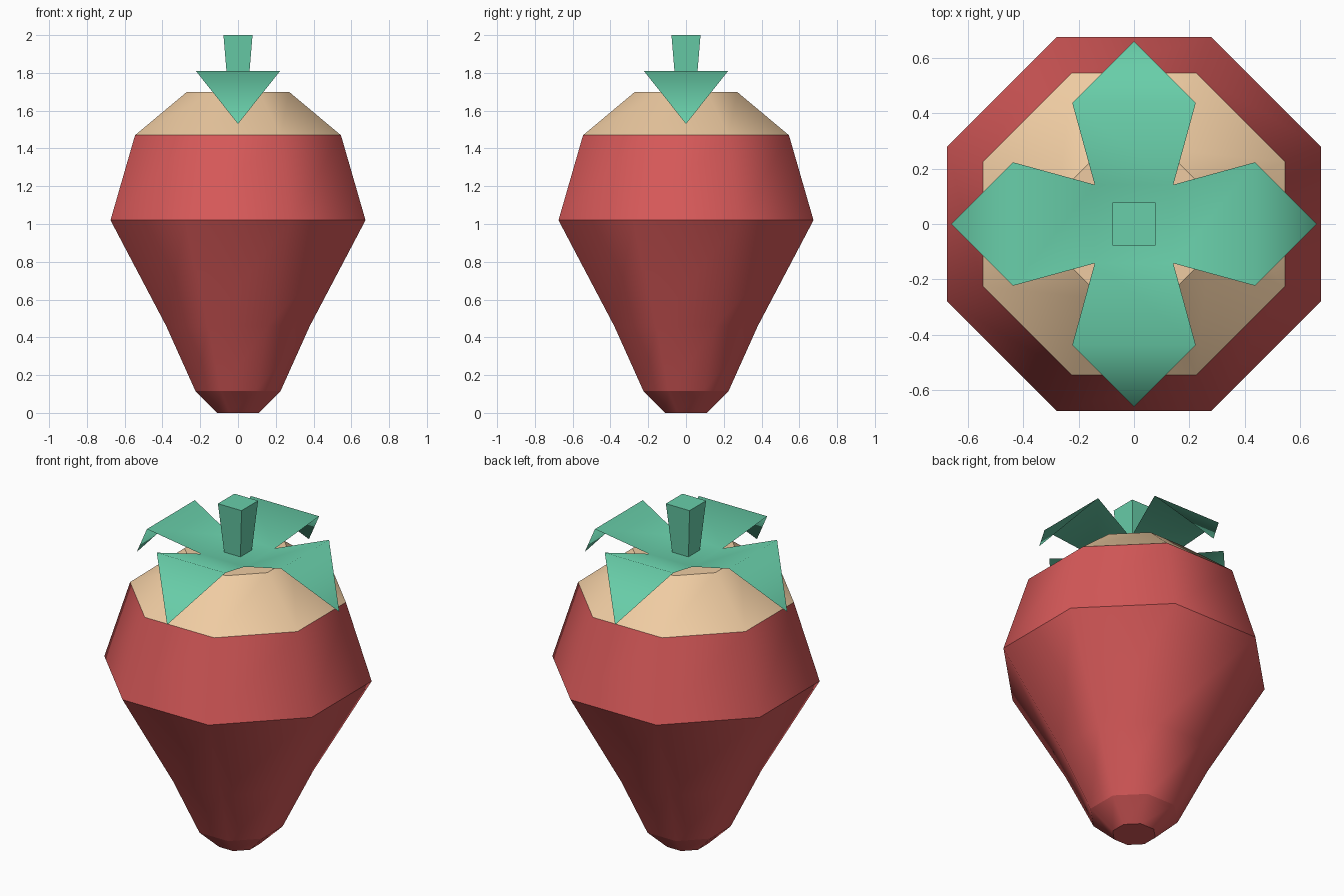
import bpy, math
from mathutils import Matrix, Vector

if "Cube" in bpy.data.objects:
    bpy.data.objects.remove(bpy.data.objects["Cube"])


def material(name, color):
    m = bpy.data.materials.new(name)
    m.diffuse_color = (*color, 1)
    m.use_nodes = True
    m.node_tree.nodes["Principled BSDF"].inputs["Base Color"].default_value = m.diffuse_color
    return m


red = material("red", (0.68, 0.10, 0.10))
cream = material("cream", (0.86, 0.60, 0.36))
green = material("green", (0.14, 0.62, 0.40))


def make(name, verts, faces, mat, smooth=False):
    me = bpy.data.meshes.new(name)
    me.from_pydata(verts, [], faces)
    me.materials.append(mat)
    for p in me.polygons:
        p.use_smooth = smooth
    ob = bpy.data.objects.new(name, me)
    bpy.context.collection.objects.link(ob)
    return ob


def lathe(name, profile, sides, mat, cap_bottom, cap_top, smooth=False, sharp=()):
    """Stack of rings; profile is (flat-to-centre radius, height)."""
    verts, faces = [], []
    step = 2 * math.pi / sides
    for r, z in profile:
        c = r / math.cos(step / 2)
        verts += [(c * math.cos((i + .5) * step), c * math.sin((i + .5) * step), z)
                  for i in range(sides)]
    for k in range(len(profile) - 1):
        for i in range(sides):
            j = (i + 1) % sides
            a, b = k * sides, (k + 1) * sides
            faces.append((a + i, a + j, b + j, b + i))
    if cap_bottom:
        faces.append(tuple(reversed(range(sides))))
    if cap_top:
        faces.append(tuple(range(len(verts) - sides, len(verts))))
    ob = make(name, verts, faces, mat, smooth)
    # keep the chosen rings crisp
    for e in ob.data.edges:
        a, b = e.vertices
        if a // sides == b // sides and a // sides in sharp:
            e.use_edge_sharp = True
    return ob


# Red fruit body
lathe("fruit_body",
      [(0.11, 0), (0.225, 0.115), (0.38, 0.46), (0.675, 1.02), (0.545, 1.47)],
      8, red, True, False, True, (0, 1, 3))

# Pale shoulder on top of the fruit
lathe("fruit_shoulder", [(0.545, 1.47), (0.27, 1.70)],
      8, cream, False, True, True, (1,))

# Four thin bent leaves around a central square
h, zc = 0.142, 1.712
verts = [(h, -h, zc), (h, h, zc), (-h, h, zc), (-h, -h, zc)]
faces = [(0, 1, 2, 3)]
for k in range(4):
    rot = Matrix.Rotation(k * math.pi / 2, 3, 'Z')
    n = len(verts)
    verts += [tuple(rot @ Vector(p)) for p in
              ((0.437, -0.223, 1.81), (0.437, 0.223, 1.81), (0.66, 0, 1.53))]
    faces += [(k, n, n + 1, (k + 1) % 4), (n, n + 2, n + 1)]
make("leaves", verts, faces, green, True)

# Square stem, flaring upward
lathe("stem", [(0.053, zc), (0.077, 2.0)], 4, green, False, True)
